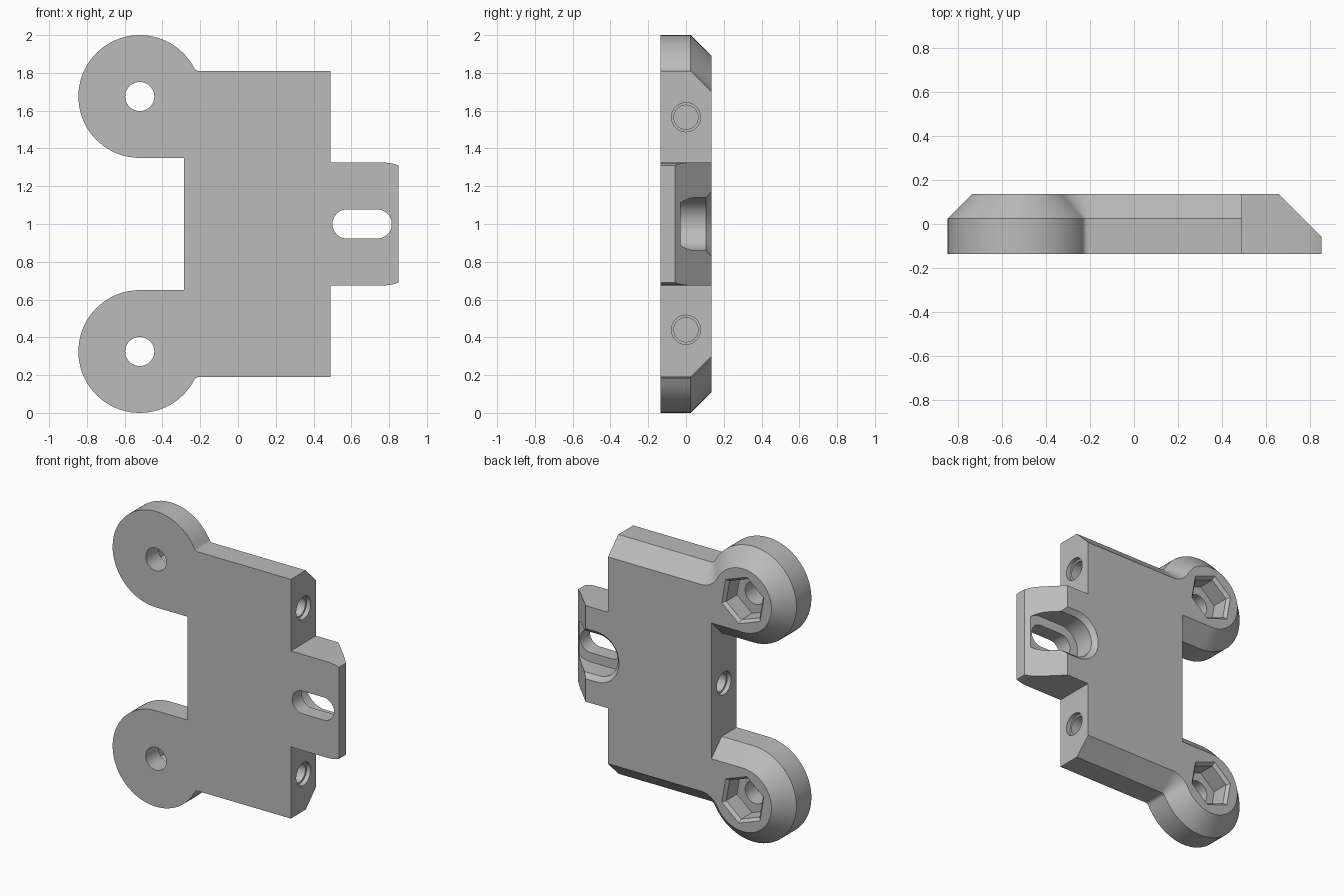
import bpy, bmesh
from math import sin, cos, radians, atan2, degrees, sqrt
from mathutils import Vector

if "Cube" in bpy.data.objects:
    bpy.data.objects.remove(bpy.data.objects["Cube"])

FRONT, BACK, BEVEL = -0.135, 0.135, 0.11
LOBE_X, LOBE_Z, LOBE_R = -0.52, 1.675, 0.325
TOP, RIGHT, INNER = 1.81, 0.49, -0.285
FILLET = 0.03


def arc(cx, cz, r, a0, a1, n):
    steps = [radians(a0 + (a1 - a0) * i / n) for i in range(n + 1)]
    return [(cx + r * cos(a), cz + r * sin(a)) for a in steps]


def circle(cx, cz, r, n=48, turn=0):
    return arc(cx, cz, r, turn, turn + 360, n)[:-1]


def stadium(x0, x1, z, r):
    return arc(x1, z, r, -90, 90, 24) + arc(x0, z, r, 90, 270, 24)


def loft(name, sections, axis="y"):
    """Join matching outlines, given as (depth, points), into a closed solid."""
    bm = bmesh.new()
    rings = []
    for depth, pts in sections:
        place = (lambda p: (p[0], depth, p[1])) if axis == "y" else (lambda p: (depth, p[0], p[1]))
        rings.append([bm.verts.new(place(p)) for p in pts])
    for a, b in zip(rings, rings[1:]):
        for i in range(len(a)):
            j = (i + 1) % len(a)
            bm.faces.new((a[i], a[j], b[j], b[i]))
    bm.faces.new(rings[0])
    bm.faces.new(rings[-1])
    bmesh.ops.recalc_face_normals(bm, faces=bm.faces)
    mesh = bpy.data.meshes.new(name)
    bm.to_mesh(mesh)
    bm.free()
    obj = bpy.data.objects.new(name, mesh)
    bpy.context.collection.objects.link(obj)
    return obj


def outline(d):
    """Plate silhouette, with lobes and long edges moved inward by d."""
    dz = TOP + FILLET - LOBE_Z
    dx = sqrt((LOBE_R + FILLET) ** 2 - dz ** 2)
    lean = degrees(atan2(dz, dx))
    half = [(0.85, 1.31), (0.82, 1.32), (0.78, 1.325), (RIGHT, 1.325), (RIGHT, TOP - d)]
    half += arc(LOBE_X + dx, TOP + FILLET, FILLET + d, 270, 180 + lean, 8)
    half += arc(LOBE_X, LOBE_Z, LOBE_R - d, lean, 270, 48)[1:]
    half.append((INNER, LOBE_Z - LOBE_R + d))
    return half + [(x, 2 - z) for x, z in reversed(half)]


# Plate with bevelled back edges
plate = loft("bracket_plate", [(FRONT, outline(0)), (BACK - BEVEL, outline(0)), (BACK, outline(BEVEL))])

# Slanted back of the tab
bm = bmesh.new()
bm.from_mesh(plate.data)
bmesh.ops.bisect_plane(bm, geom=bm.verts[:] + bm.edges[:] + bm.faces[:], dist=1e-5,
                       plane_co=Vector((0.792, 0, 0)), plane_no=Vector((1, 1, 0)).normalized(),
                       clear_outer=True)
bmesh.ops.holes_fill(bm, edges=[e for e in bm.edges if e.is_boundary], sides=0)
bmesh.ops.recalc_face_normals(bm, faces=bm.faces)
bm.to_mesh(plate.data)
bm.free()

cutters = []

# Bolt holes and hexagonal nut pockets in the lobes
for z in (LOBE_Z, 2 - LOBE_Z):
    hole = circle(LOBE_X, z, 0.077)
    cutters.append(loft("bolt_hole_cutter", [(-0.2, hole), (0.1, hole)]))
    small, big = (circle(LOBE_X, z, r, 6, -20) for r in (0.147, 0.168))
    cutters.append(loft("nut_pocket_cutter", [(0, small), (0.115, small), (BACK, big), (0.2, big)]))

# Slot with a wide recess and flared mouth
through, recess, mouth = (stadium(0.577, 0.737, 1, r) for r in (0.077, 0.14, 0.17))
cutters.append(loft("slot_cutter", [(-0.2, through), (-0.03, through), (-0.03, recess),
                                    (0.105, recess), (BACK, mouth), (0.2, mouth)]))

# Stepped blind holes in the side walls
for wall, inward, z in ((RIGHT, -1, 0.44), (RIGHT, -1, 1.565), (INNER, 1, 1)):
    wide, narrow = circle(0, z, 0.077), circle(0, z, 0.064)
    cutters.append(loft("side_hole_cutter", [(wall - 0.05 * inward, wide), (wall + 0.03 * inward, wide),
                                             (wall + 0.03 * inward, narrow), (wall + 0.4 * inward, narrow)], "x"))

bpy.context.view_layer.objects.active = plate
plate.select_set(True)
for cutter in cutters:
    cutter.hide_render = True
    cut = plate.modifiers.new("cut", "BOOLEAN")
    cut.operation, cut.solver, cut.object = "DIFFERENCE", "EXACT", cutter
    bpy.ops.object.modifier_apply(modifier=cut.name)
    bpy.data.objects.remove(cutter)

# Grey finish
grey = bpy.data.materials.new("plain_grey")
grey.use_nodes = True
colour = (0.5, 0.5, 0.5, 1)
grey.diffuse_color = colour
grey.node_tree.nodes["Principled BSDF"].inputs["Base Color"].default_value = colour
plate.data.materials.clear()
plate.data.materials.append(grey)
bpy.ops.object.shade_smooth_by_angle(angle=radians(25))
